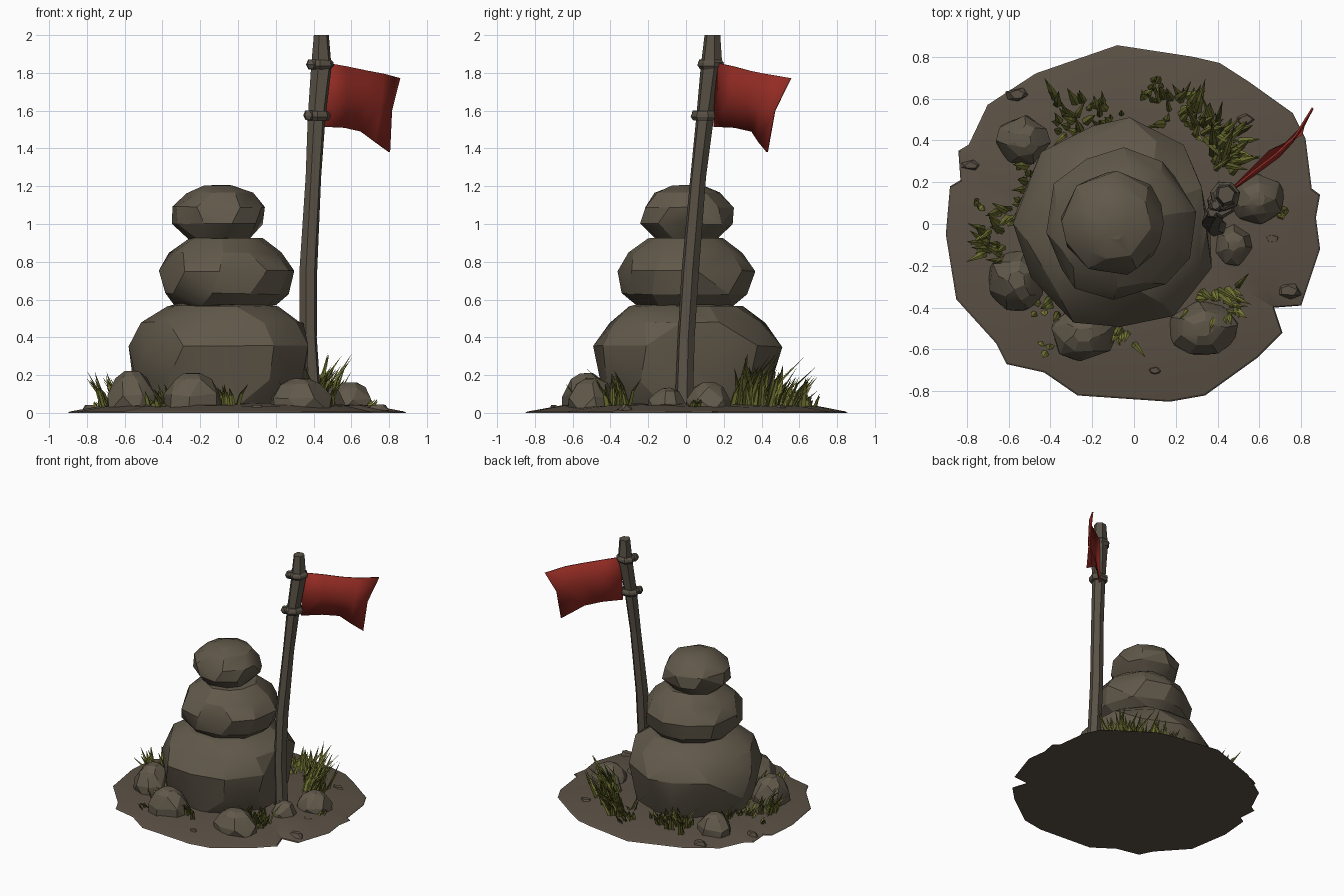
import bpy, bmesh, math, random
from mathutils import Vector

if "Cube" in bpy.data.objects:
    bpy.data.objects.remove(bpy.data.objects["Cube"])

random.seed(7)
U = random.uniform


def material(name, rgb):
    m = bpy.data.materials.new(name)
    m.diffuse_color = (*rgb, 1)
    m.use_nodes = True
    m.node_tree.nodes["Principled BSDF"].inputs["Base Color"].default_value = m.diffuse_color
    return m


STONE = material("stone", (0.118, 0.098, 0.068))
EARTH = material("earth", (0.105, 0.083, 0.060))
WOOD = material("wood", (0.098, 0.082, 0.060))
CLOTH = material("red_cloth", (0.290, 0.024, 0.017))
GRASS = material("grass", (0.190, 0.195, 0.036))
DARK_GRASS = material("dark_grass", (0.115, 0.120, 0.024))


def finish(bm, name, mats, angle=None):
    """Turn a bmesh into an object, optionally smooth below an angle."""
    me = bpy.data.meshes.new(name)
    bm.to_mesh(me)
    bm.free()
    ob = bpy.data.objects.new(name, me)
    bpy.context.collection.objects.link(ob)
    for m in mats:
        me.materials.append(m)
    if angle:
        bpy.ops.object.select_all(action='DESELECT')
        ob.select_set(True)
        bpy.context.view_layer.objects.active = ob
        bpy.ops.object.shade_smooth_by_angle(angle=math.radians(angle))
    return ob


def rock(name, centre, rings, n=10, sx=1, sy=1, jitter=0.05, flat=None, mat=STONE, angle=22):
    """Convex chiselled stone from jittered rings of (height, radius)."""
    bm = bmesh.new()
    for z, r in rings:
        start = U(0, 6.28)
        for i in range(n):
            a = start + (i + U(-0.25, 0.25)) * math.tau / n
            k = r * (1 + U(-jitter, jitter * 0.6))
            p = Vector((centre[0] + k * sx * math.cos(a), centre[1] + k * sy * math.sin(a),
                        max(0.005, z + U(-0.3, 0.3) * jitter * r)))
            if flat:  # flatten one side against a plane
                co, no = flat
                p -= no * max(0, (p - co).dot(no))
            bm.verts.new(p)
    out = bmesh.ops.convex_hull(bm, input=bm.verts)
    junk = {g for g in out["geom_interior"] + out["geom_unused"] if isinstance(g, bmesh.types.BMVert)}
    bmesh.ops.delete(bm, geom=list(junk), context='VERTS')
    bmesh.ops.dissolve_limit(bm, angle_limit=math.radians(9), verts=bm.verts, edges=bm.edges)
    bmesh.ops.recalc_face_normals(bm, faces=bm.faces)
    return finish(bm, name, [mat], angle)


def loft(name, stations, n, mat, jitter=0.0):
    """Faceted tube through (x, y, z, radius) stations."""
    bm = bmesh.new()
    rings = []
    for x, y, z, r in stations:
        ring = []
        for i in range(n):
            a = math.tau * (i + 0.25) / n
            k = r * (1 + U(-jitter, jitter))
            ring.append(bm.verts.new((x + k * math.cos(a), y + k * math.sin(a), z)))
        rings.append(ring)
    for lo, hi in zip(rings, rings[1:]):
        for i in range(n):
            j = (i + 1) % n
            bm.faces.new((lo[i], lo[j], hi[j], hi[i]))
    bm.faces.new(rings[0][::-1])
    bm.faces.new(rings[-1])
    return finish(bm, name, [mat])


# Ground mound: ragged outline stepped inward to a low dome
outline = [(-.08, .855), (.28, .80), (.41, .77), (.55, .68), (.76, .53), (.82, .41), (.85, .17),
           (.89, .14), (.87, .03), (.89, -.12), (.80, -.39), (.67, -.40), (.71, -.52), (.59, -.64),
           (.34, -.82), (.17, -.85), (-.27, -.82), (-.43, -.71), (-.61, -.67), (-.66, -.57),
           (-.85, -.36), (-.90, -.05), (-.88, .18), (-.83, .21), (-.84, .35), (-.79, .38),
           (-.70, .57), (-.47, .72)][::-1]
bm = bmesh.new()
rings = [[bm.verts.new((x * s, y * s, z + U(-w, w))) for x, y in outline]
         for s, z, w in ((1, 0, 0), (0.99, 0.007, 0), (0.80, 0.036, 0.005), (0.5, 0.05, 0.005))]
for lo, hi in zip(rings, rings[1:]):
    for i in range(len(lo)):
        j = (i + 1) % len(lo)
        bm.faces.new((lo[i], lo[j], hi[j], hi[i]))
bm.faces.new(rings[-1])
bm.faces.new(rings[0][::-1])
bmesh.ops.recalc_face_normals(bm, faces=bm.faces)
finish(bm, "ground", [EARTH], 25)

# Stacked stones
rock("bottom_boulder", (-0.08, -0.005),
     [(.02, .42), (.17, .475), (.35, .505), (.48, .43), (.565, .31), (.59, .2)], 11,
     flat=(Vector((.355, .02, 0)), Vector((.98, .2, 0)).normalized()))
rock("middle_boulder", (-0.065, -0.005),
     [(.57, .27), (.63, .345), (.75, .372), (.85, .31), (.925, .2)], 10)
rock("top_boulder", (-0.10, 0.005),
     [(.92, .17), (1.0, .25), (1.09, .245), (1.165, .18), (1.205, .08)], 9)

# Loose stones around the base: x, y, half width, half depth, height
for i, (x, y, sx, sy, h) in enumerate([(-.53, .40, .13, .12, .17), (-.56, -.27, .14, .15, .22),
                                       (-.24, -.53, .16, .13, .21), (.33, -.50, .17, .13, .18),
                                       (.475, -.10, .09, .10, .13), (.59, .12, .135, .12, .16)]):
    rock(f"loose_stone_{i + 1}", (x, y), [(.01, 1), (.45 * h, 1), (.85 * h, .65), (h, .3)],
         7, sx, sy, 0.04 if h < .15 else 0.03, angle=18)

# Thin shards lying on the soil
for i, (x, y, s) in enumerate([(.74, -.32, .07), (.66, -.07, .05), (-.56, .62, .06),
                               (.53, .50, .06), (-.78, .28, .05), (.10, -.70, .04)]):
    rock(f"soil_shard_{i + 1}", (x, y), [(.012, 1), (.042, .6)], 5, s, s * .6, 0.01, mat=EARTH)

# Leaning wooden pole
loft("pole", [(.395, -.01, .02, .05), (.372, .0, .4, .047), (.372, .022, .75, .046),
              (.398, .065, 1.25, .044), (.415, .10, 1.56, .048), (.44, .135, 1.83, .058),
              (.44, .14, 2.0, .043)], 6, WOOD, 0.08)

# Rope bindings with a knot each
for label, x, y, z in (("lower", .42, .10, 1.575), ("upper", .435, .135, 1.845)):
    loft(label + "_binding", [(x, y, z - .026, .060), (x, y, z - .008, .072),
                              (x, y, z + .010, .070), (x, y, z + .024, .058)], 7, WOOD, 0.06)
    rock(label + "_knot", (x - .045, y - .045),
         [(z - .025, .02), (z, .032), (z + .025, .02)], 6, mat=WOOD)

# Flag: columns of top, middle and bottom points, slightly rippled
columns = [((.455, .155, 1.855), (.455, .155, 1.69), (.45, .15, 1.515)),
           ((.57, .25, 1.835), (.575, .235, 1.67), (.56, .26, 1.51)),
           ((.68, .335, 1.812), (.69, .32, 1.65), (.65, .35, 1.49)),
           ((.77, .42, 1.795), (.755, .39, 1.62), (.725, .385, 1.435)),
           ((.855, .555, 1.772), (.812, .47, 1.60), (.802, .43, 1.38))]
bm = bmesh.new()
grid = [[bm.verts.new(p) for p in c] for c in columns]
for a, b in zip(grid, grid[1:]):
    for k in range(2):
        bm.faces.new((a[k + 1], b[k + 1], b[k], a[k]))
flag = finish(bm, "flag", [CLOTH], 25)
mod = flag.modifiers.new("thickness", 'SOLIDIFY')
mod.thickness = 0.01
mod.offset = 0

# Grass tufts: x, y, spread, blade count, blade height
tufts = [(.20, .55, .08, 24, .15), (.34, .49, .08, 26, .20), (.44, .38, .07, 26, .24),
         (.42, .28, .05, 14, .29), (.08, .60, .05, 10, .10), (-.12, .52, .08, 16, .12),
         (-.30, .52, .09, 24, .15), (-.50, .22, .06, 14, .11), (-.58, .06, .06, 14, .13),
         (-.66, -.07, .07, 18, .17), (-.61, -.15, .05, 10, .15), (-.42, -.37, .06, 14, .12),
         (-.04, -.53, .04, 8, .12), (.31, -.37, .06, 14, .14), (.44, -.36, .06, 18, .19),
         (.38, -.03, .03, 6, .08), (-.74, .10, .02, 4, .05), (.10, .66, .03, 5, .07),
         (.70, .05, .02, 4, .04), (-.42, -.60, .03, 4, .05)]
bm = bmesh.new()
for x, y, spread, count, height in tufts:
    for i in range(count):
        px, py = x + U(-spread, spread), y + U(-spread, spread)
        a = math.atan2(py - y * .85, px - x * .85) + U(-.9, .9)
        out, side = Vector((math.cos(a), math.sin(a), 0)), Vector((-math.sin(a), math.cos(a), 0))
        h, w = height * U(.45, 1.15), U(.012, .022)
        base = Vector((px, py, .03))
        mid = base + out * h * U(.1, .3) + Vector((0, 0, h * .55))
        tip = mid + out * h * U(.15, .5) + Vector((0, 0, h * .45))
        # blade folded along its spine
        l0, c0, r0, l1, c1, r1, t = [bm.verts.new(p) for p in (
            base - side * w, base - out * w * .6, base + side * w,
            mid - side * w * .8, mid - out * w * .5, mid + side * w * .8, tip)]
        for f in ((l0, c0, c1, l1), (c0, r0, r1, c1), (l1, c1, t), (c1, r1, t)):
            bm.faces.new(f).material_index = int(i % 3 == 0)
finish(bm, "grass", [GRASS, DARK_GRASS])
